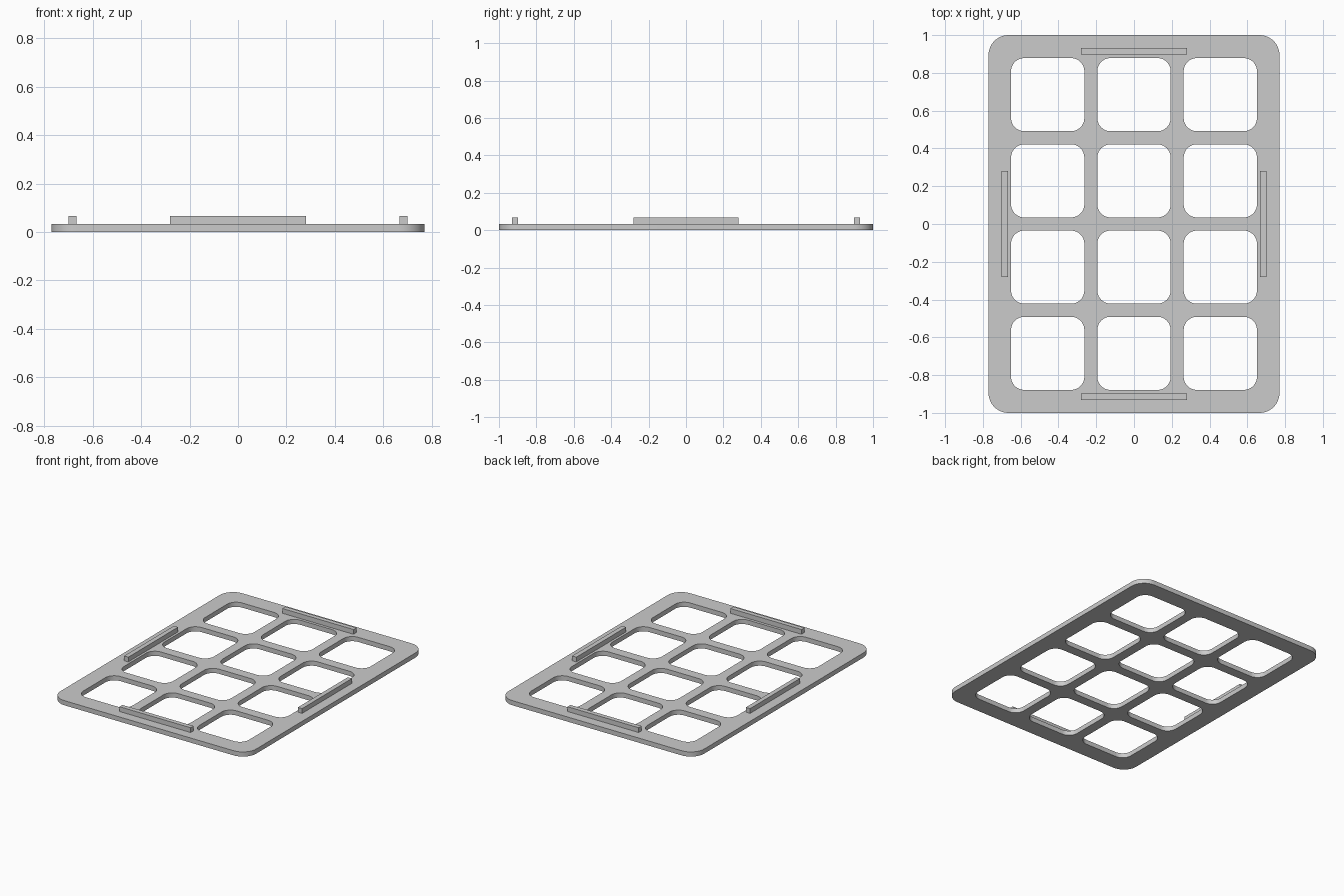
import bpy, math

if "Cube" in bpy.data.objects:
    bpy.data.objects.remove(bpy.data.objects["Cube"])

THICK = 0.033      # plate thickness
RAIL_TOP = 0.067   # height of the raised rails

grey = bpy.data.materials.new("light_grey")
grey.diffuse_color = (0.6, 0.6, 0.6, 1)
grey.use_nodes = True
grey.node_tree.nodes["Principled BSDF"].inputs["Base Color"].default_value = grey.diffuse_color


def rounded_rect(cx, cy, w, h, r, steps=12):
    """Outline of a rectangle with rounded corners."""
    pts = []
    for i, (sx, sy) in enumerate([(1, 1), (-1, 1), (-1, -1), (1, -1)]):
        for k in range(steps + 1):
            a = math.pi / 2 * (i + k / steps)
            pts.append((cx + sx * (w / 2 - r) + r * math.cos(a),
                        cy + sy * (h / 2 - r) + r * math.sin(a)))
    return pts


# Plate: rounded outline with a 3 x 4 grid of rounded openings
outlines = [rounded_rect(0, 0, 1.54, 2.0, 0.105)]
for col in (-1, 0, 1):
    for row in (-1.5, -0.5, 0.5, 1.5):
        outlines.append(rounded_rect(col * 0.457, row * 0.4565, 0.388, 0.387, 0.07))

curve = bpy.data.curves.new("grid_plate", 'CURVE')
curve.dimensions = '2D'
curve.fill_mode = 'BOTH'
curve.extrude = THICK / 2
for pts in outlines:
    spline = curve.splines.new('POLY')
    spline.points.add(len(pts) - 1)
    for p, (x, y) in zip(spline.points, pts):
        p.co = (x, y, 0, 1)
    spline.use_cyclic_u = True
plate = bpy.data.objects.new("grid_plate", curve)
plate.location.z = THICK / 2
bpy.context.collection.objects.link(plate)
bpy.context.view_layer.objects.active = plate
plate.select_set(True)
bpy.ops.object.convert(target='MESH')
plate = bpy.context.object
plate.data.materials.clear()
plate.data.materials.append(grey)

# Weld the caps to the walls and shade the round corners smooth
bpy.ops.object.mode_set(mode='EDIT')
bpy.ops.mesh.select_all(action='SELECT')
bpy.ops.mesh.remove_doubles(threshold=0.0001)
bpy.ops.mesh.normals_make_consistent(inside=False)
bpy.ops.object.mode_set(mode='OBJECT')
bpy.ops.object.shade_smooth_by_angle(angle=math.radians(30))


# Rails: one raised strip centred along each edge
def rail(name, x, y, w, d):
    bpy.ops.mesh.primitive_cube_add(size=1, location=(x, y, (THICK + RAIL_TOP) / 2))
    ob = bpy.context.object
    ob.name = name
    ob.scale = (w, d, RAIL_TOP - THICK)
    bpy.ops.object.transform_apply(location=False, rotation=False, scale=True)
    ob.data.materials.append(grey)


for s, end, side in ((-1, "front", "left"), (1, "back", "right")):
    rail(end + "_rail", 0, s * 0.915, 0.56, 0.033)
    rail(side + "_rail", s * 0.684, 0, 0.033, 0.56)
